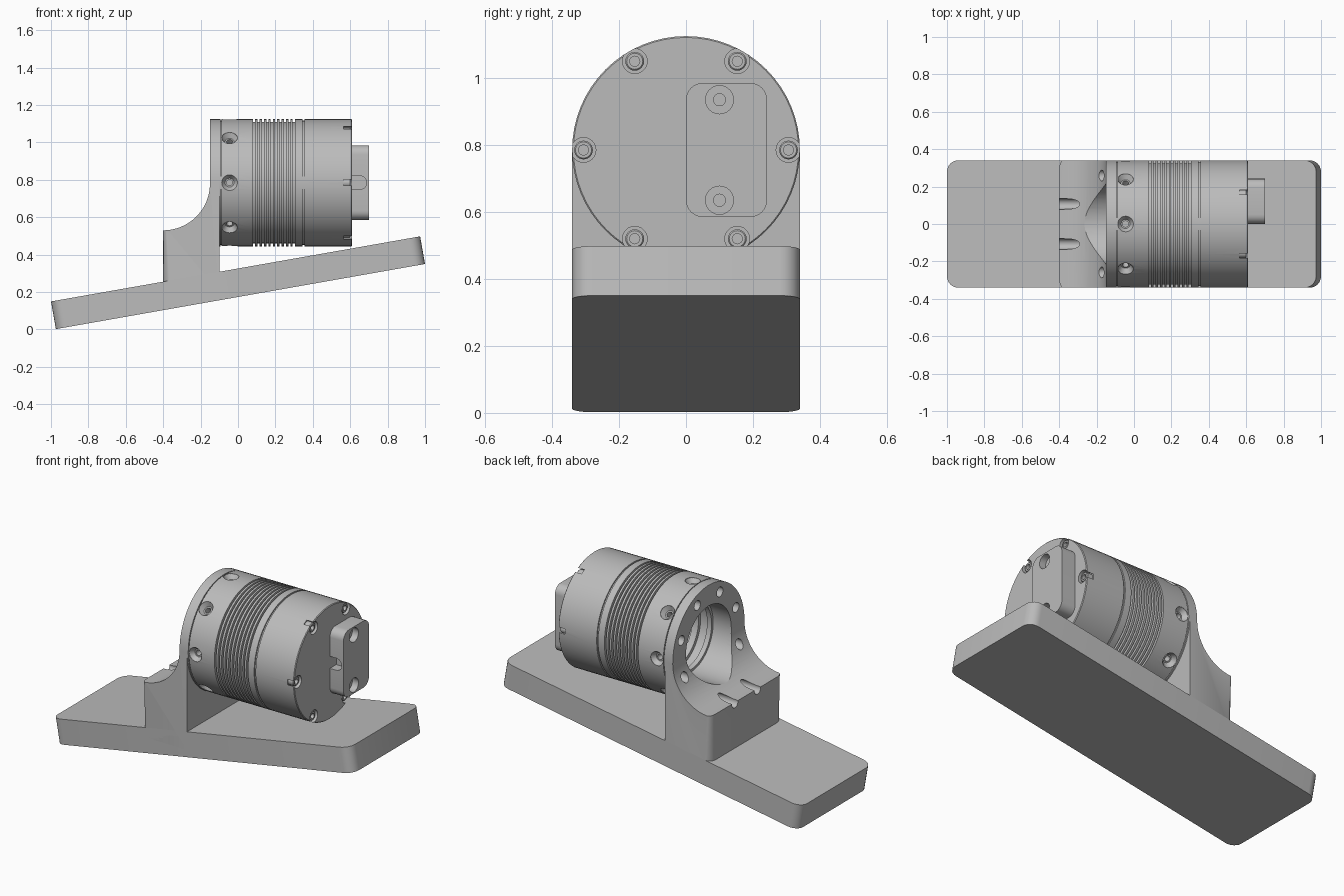
import bpy, bmesh
from math import sin, cos, pi, radians
from mathutils import Matrix, Vector

old = bpy.data.objects.get("Cube")
if old:
    bpy.data.objects.remove(old, do_unlink=True)

AXIS_Z = 0.785      # height of the housing axis
R = 0.34            # housing radius, half the base width

grey = bpy.data.materials.new("plain_grey")
grey.use_nodes = True
colour = (0.5, 0.5, 0.5, 1)
grey.diffuse_color = colour
grey.node_tree.nodes["Principled BSDF"].inputs["Base Color"].default_value = colour


def make(name, bm):
    bmesh.ops.remove_doubles(bm, verts=bm.verts, dist=1e-5)
    bmesh.ops.recalc_face_normals(bm, faces=bm.faces)
    mesh = bpy.data.meshes.new(name)
    bm.to_mesh(mesh)
    bm.free()
    mesh.materials.append(grey)
    ob = bpy.data.objects.new(name, mesh)
    bpy.context.collection.objects.link(ob)
    return ob


def prism(outline, a, b, axis):
    """Extrude a 2D outline from a to b along an axis."""
    place = {"x": lambda u, v, t: (t, u, v),
             "y": lambda u, v, t: (u, t, v),
             "z": lambda u, v, t: (u, v, t)}[axis]
    bm = bmesh.new()
    low = [bm.verts.new(place(u, v, a)) for u, v in outline]
    high = [bm.verts.new(place(u, v, b)) for u, v in outline]
    bm.faces.new(low)
    bm.faces.new(high)
    for i in range(len(low)):
        j = (i + 1) % len(low)
        bm.faces.new((low[i], low[j], high[j], high[i]))
    return bm


def arc(cx, cy, r, start, end, n=10):
    angles = [radians(start + (end - start) * i / n) for i in range(n + 1)]
    return [(cx + r * cos(t), cy + r * sin(t)) for t in angles]


def rounded_rect(cx, cy, w, h, r):
    x, y = w / 2 - r, h / 2 - r
    corners = [(x, y), (-x, y), (-x, -y), (x, -y)]
    return [p for k, (u, v) in enumerate(corners)
            for p in arc(cx + u, cy + v, r, 90 * k, 90 * k + 90, 6)]


def lathe(bm, profile, centre, direction, seg=24):
    """Turn (distance, radius) points about a direction through centre."""
    turn = Vector(direction).to_track_quat("Z", "Y").to_matrix().to_4x4()
    mat = Matrix.Translation(centre) @ turn
    rings = []
    for t, r in profile:
        count = seg if r else 1
        rings.append([bm.verts.new(mat @ Vector((r * cos(2 * pi * i / seg), r * sin(2 * pi * i / seg), t)))
                      for i in range(count)])
    for p, q in zip(rings, rings[1:]):
        for i in range(seg):
            j = (i + 1) % seg
            quad = [p[i % len(p)], p[j % len(p)], q[j % len(q)], q[i % len(q)]]
            bm.faces.new(list(dict.fromkeys(quad)))


def boolean(target, bm, operation="DIFFERENCE"):
    cutter = make("cutter", bm)
    cutter.hide_render = True
    mod = target.modifiers.new("cut", "BOOLEAN")
    mod.operation, mod.solver, mod.object = operation, "EXACT", cutter
    bpy.context.view_layer.objects.active = target
    bpy.ops.object.modifier_apply(modifier=mod.name)
    bpy.data.objects.remove(cutter, do_unlink=True)


def circle_points(radius, count, offset=0):
    for k in range(count):
        t = 2 * pi * k / count + radians(offset)
        yield radius * cos(t), AXIS_Z + radius * sin(t)


def stepped(top, r1, d1, r2, d2):
    return [(top, 0), (top, r1), (-d1, r1), (-d1, r2), (-d2, r2), (-d2, 0)]


# Tilted base plate
base = make("base_plate", prism(rounded_rect(0, 0, 2.004, 2 * R, 0.06), -0.075, 0.075, "z"))
base.data.transform(Matrix.Translation((0, 0, 0.25)) @ Matrix.Rotation(radians(-10), 4, "Y"))

# Bracket: filleted side profile trimmed by a round-topped front outline
side = [(-0.4, 0.2), (-0.1, 0.2), (-0.1, 1.14), (-0.15, 1.14)] + arc(-0.4, 0.78, 0.25, 0, -90, 16)
bm = prism(side, -R - 0.002, R + 0.002, "y")
back_edges = [e for e in bm.edges if all(abs(v.co.x + 0.4) < 1e-4 for v in e.verts)
              and abs(e.verts[0].co.z - e.verts[1].co.z) > 0.1]
bmesh.ops.bevel(bm, geom=back_edges, offset=0.05, segments=6, affect="EDGES", profile=0.5)
bracket = make("bracket", bm)
outline = [(-R, 0.1), (R, 0.1)] + arc(0, AXIS_Z, R, 0, 180, 32)
boolean(bracket, prism(outline, -0.6, 0.1, "x"), "INTERSECT")

# Bracket bore and bolt holes
bm = bmesh.new()
lathe(bm, [(-0.6, 0), (-0.6, 0.215), (0.1, 0.215), (0.1, 0)], (0, 0, AXIS_Z), (1, 0, 0), 64)
for y, z in circle_points(0.28, 8, 22.5):
    lathe(bm, [(-0.6, 0), (-0.6, 0.029), (-0.11, 0.029), (-0.11, 0)], (0, y, z), (1, 0, 0))
boolean(bracket, bm)

# Turned housing: end face, body groove, fins, front collar, stepped bore
profile = [(0.61, 0), (0.61, R - 0.004), (0.606, R)]
grooves = [(0.35, 0.01)] + [(0.298 - 0.0235 * k, 0.011) for k in range(10)] + [(-0.09, 0.005)]
for x, w in grooves:
    depth = 0.016 if w > 0.0105 else 0.008
    profile += [(x + w / 2, R), (x + w / 2, R - depth), (x - w / 2, R - depth), (x - w / 2, R)]
profile += [(-0.1, R), (-0.1, 0.215), (-0.03, 0.215), (-0.03, 0.2), (0.0, 0.2), (0.0, 0.225),
            (0.06, 0.225), (0.06, 0.205), (0.1, 0.205), (0.1, 0.22), (0.45, 0.22), (0.45, 0)]
bm = bmesh.new()
lathe(bm, profile, (0, 0, AXIS_Z), (1, 0, 0), 64)
housing = make("housing", bm)

# Countersunk radial holes and end-face counterbores
bm = bmesh.new()
for y, z in circle_points(R, 8):
    lathe(bm, [(0.02, 0), (0.02, 0.042), (-0.004, 0.042), (-0.03, 0.024), (-0.03, 0.016),
               (-0.07, 0.016), (-0.07, 0)], (-0.045, y, z), (0, y, z - AXIS_Z))
for y, z in circle_points(0.306, 6):
    lathe(bm, [(0.02, 0), (0.02, 0.037), (-0.045, 0.037), (-0.045, 0)], (0.61, y, z), (1, 0, 0))
boolean(housing, bm)

# Socket screws in the end face
bm = bmesh.new()
for y, z in circle_points(0.306, 6):
    lathe(bm, [(-0.05, 0), (-0.05, 0.028), (-0.012, 0.028), (-0.008, 0.024), (-0.008, 0.015),
               (-0.028, 0.015), (-0.028, 0)], (0.61, y, z), (1, 0, 0))
screws = make("end_screws", bm)

# Connector block with two screw recesses and a cable slot
block = make("connector_block", prism(rounded_rect(0.121, AXIS_Z, 0.242, 0.4, 0.05), 0.6, 0.7, "x"))
bm = bmesh.new()
for z in (AXIS_Z - 0.15, AXIS_Z + 0.15):
    lathe(bm, stepped(0.02, 0.042, 0.04, 0.018, 0.06), (0.7, 0.1, z), (1, 0, 0))
slot = [(0.58, AXIS_Z - 0.036)] + arc(0.652, AXIS_Z, 0.036, -90, 90, 10) + [(0.58, AXIS_Z + 0.036)]
boolean(block, bm)
boolean(block, prism(slot, -0.05, 0.06, "y"))

# Smooth shading with sharp machined edges
for ob in bpy.context.view_layer.objects:
    ob.select_set(ob in (base, bracket, housing, screws, block))
bpy.context.view_layer.objects.active = housing
bpy.ops.object.shade_smooth_by_angle(angle=radians(30))
